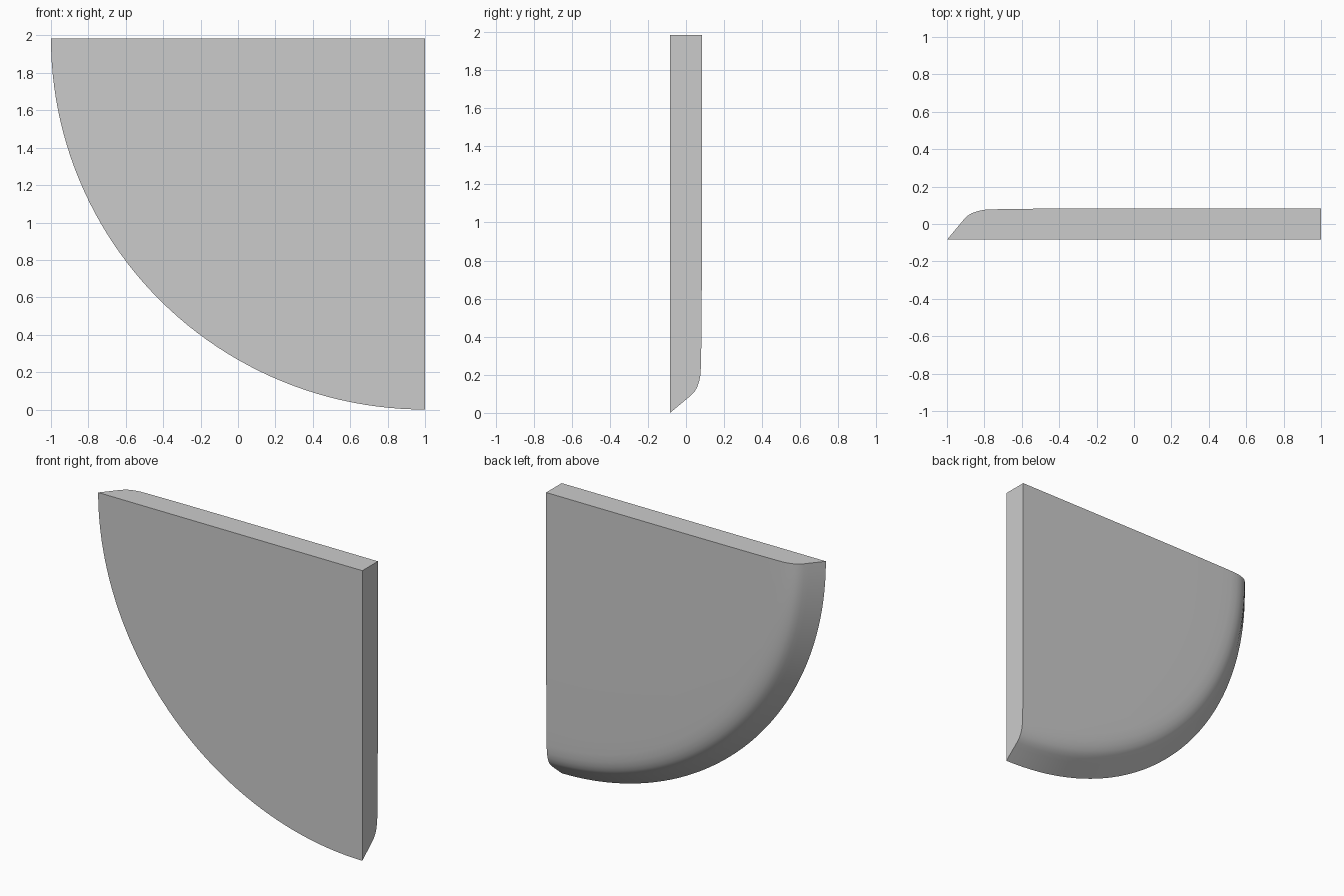
import bpy, bmesh, math

if "Cube" in bpy.data.objects:
    bpy.data.objects.remove(bpy.data.objects["Cube"])

CX, CZ = 1.0, 1.985      # square corner, centre of the quarter round
RX, RZ = 2.0, 1.985      # radii of the curved edge
T = 0.084                # half thickness
SEG = 48

# Rim section: (inset from the edge, y), front edge to back face
profile = [(0.0, -T), (0.035, -0.042), (0.07, 0.0), (0.09, 0.024),
           (0.11, 0.044), (0.135, 0.059), (0.165, 0.069), (0.20, 0.076),
           (0.25, 0.0785), (0.33, 0.080), (0.50, 0.082), (0.90, T)]

bm = bmesh.new()

# Rings of the rounded rim swept through a quarter turn
rings = []
for inset, y in profile:
    ring = []
    for i in range(SEG + 1):
        a = math.pi / 2 * i / SEG
        ring.append(bm.verts.new((CX - (RX - inset) * math.cos(a), y,
                                  CZ - (RZ - inset) * math.sin(a))))
    rings.append(ring)
front = bm.verts.new((CX, -T, CZ))
back = bm.verts.new((CX, T, CZ))

for r0, r1 in zip(rings, rings[1:]):
    for i in range(SEG):
        bm.faces.new((r0[i], r0[i + 1], r1[i + 1], r1[i]))

# Front and back faces, then the two straight sides
bm.faces.new([front] + rings[0])
bm.faces.new([back] + rings[-1])
for end in (0, SEG):
    bm.faces.new([front] + [r[end] for r in rings] + [back])

bmesh.ops.recalc_face_normals(bm, faces=bm.faces)
mesh = bpy.data.meshes.new("quarter_round_panel")
bm.to_mesh(mesh)
bm.free()
panel = bpy.data.objects.new("quarter_round_panel", mesh)
bpy.context.collection.objects.link(panel)

# Smooth rim with crisp outer edges
bpy.context.view_layer.objects.active = panel
panel.select_set(True)
bpy.ops.object.shade_smooth_by_angle(angle=math.radians(30))
